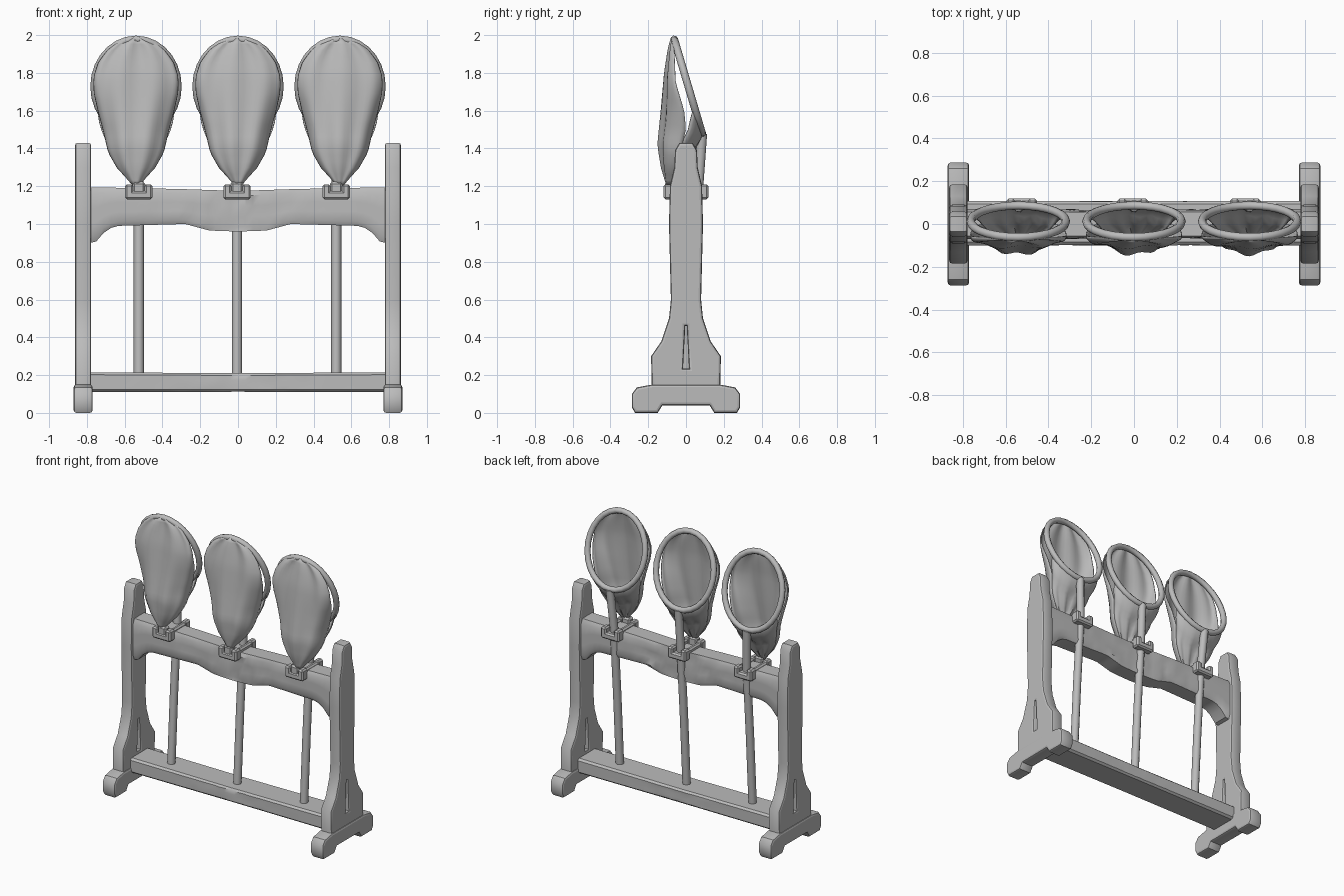
import bpy, bmesh, math, random
from mathutils import Vector

if "Cube" in bpy.data.objects:
    bpy.data.objects.remove(bpy.data.objects["Cube"])
random.seed(4)

grey = bpy.data.materials.new("plain grey")
grey.use_nodes = True
grey.diffuse_color = (0.5, 0.5, 0.5, 1)
grey.node_tree.nodes["Principled BSDF"].inputs["Base Color"].default_value = (0.5, 0.5, 0.5, 1)


def finish(obj, angle=35):
    obj.data.materials.clear()
    obj.data.materials.append(grey)
    bpy.ops.object.select_all(action='DESELECT')
    obj.select_set(True)
    bpy.context.view_layer.objects.active = obj
    bpy.ops.object.shade_smooth_by_angle(angle=math.radians(angle))
    return obj


def loft(name, rows, closed=True, caps=True, angle=35, thickness=0):
    """Skin a list of equal-length point rows."""
    bm = bmesh.new()
    vr = [[bm.verts.new(p) for p in row] for row in rows]
    n = len(rows[0])
    for a, b in zip(vr, vr[1:]):
        for i in range(n if closed else n - 1):
            j = (i + 1) % n
            bm.faces.new((a[i], a[j], b[j], b[i]))
    if caps:
        bm.faces.new(vr[0])
        bm.faces.new(vr[-1])
    bmesh.ops.remove_doubles(bm, verts=bm.verts, dist=0.0005)
    bmesh.ops.recalc_face_normals(bm, faces=bm.faces)
    mesh = bpy.data.meshes.new(name)
    bm.to_mesh(mesh)
    bm.free()
    obj = bpy.data.objects.new(name, mesh)
    bpy.context.collection.objects.link(obj)
    if thickness:
        mod = obj.modifiers.new("cloth", 'SOLIDIFY')
        mod.thickness = thickness
        mod.offset = 0
    return finish(obj, angle)


def tube(name, path, radius, sides=10, ring=False):
    """Round bar along a path of points."""
    pts = [Vector(p) for p in path]
    rows = []
    for i, p in enumerate(pts):
        if ring:
            d = pts[(i + 1) % len(pts)] - pts[i - 1]
        else:
            d = pts[min(i + 1, len(pts) - 1)] - pts[max(i - 1, 0)]
        d.normalize()
        side = d.cross(Vector((0, 1, 0.3))).normalized()
        up = side.cross(d)
        rows.append([p + radius * (side * math.cos(a) + up * math.sin(a))
                     for a in (math.tau * k / sides for k in range(sides))])
    if ring:
        rows.append(rows[0])
    return loft(name, rows, caps=not ring, angle=50)


def plate(name, x, half, outlines, bevel=0.014):
    """Bevelled upright plate in the YZ plane; further outlines become holes."""
    curve = bpy.data.curves.new(name, 'CURVE')
    curve.dimensions = '2D'
    curve.fill_mode = 'BOTH'
    for outline in outlines:
        sp = curve.splines.new('POLY')
        sp.points.add(len(outline) - 1)
        for pt, (y, z) in zip(sp.points, outline):
            pt.co = (y, z, 0, 1)
        sp.use_cyclic_u = True
    curve.extrude = half - bevel
    curve.bevel_depth = bevel
    curve.bevel_resolution = 1
    curve.offset = -bevel
    obj = bpy.data.objects.new(name, curve)
    bpy.context.collection.objects.link(obj)
    obj.rotation_euler = (math.pi / 2, 0, math.pi / 2)
    obj.location.x = x
    bpy.ops.object.select_all(action='DESELECT')
    obj.select_set(True)
    bpy.context.view_layer.objects.active = obj
    bpy.ops.object.convert(target='MESH')
    return finish(bpy.context.view_layer.objects.active)


def block(name, x0, x1, y0, y1, z0, z1, bevel=0.01):
    bm = bmesh.new()
    bmesh.ops.create_cube(bm, size=1)
    for v in bm.verts:
        v.co = (x1 if v.co.x > 0 else x0, y1 if v.co.y > 0 else y0, z1 if v.co.z > 0 else z0)
    bmesh.ops.bevel(bm, geom=bm.edges[:], offset=bevel, segments=1, affect='EDGES')
    mesh = bpy.data.meshes.new(name)
    bm.to_mesh(mesh)
    bm.free()
    obj = bpy.data.objects.new(name, mesh)
    bpy.context.collection.objects.link(obj)
    return finish(obj, 20)


def interp(table, t):
    """Piecewise linear lookup."""
    for (a, va), (b, vb) in zip(table, table[1:]):
        if t <= b:
            f = max(0, (t - a) / (b - a))
            return va + (vb - va) * f
    return table[-1][1]


def mirrored(half):
    return half + [(-y, z) for y, z in reversed(half)]


# Side frames: waisted post with a tall slot, standing on an arched foot
post = mirrored([(0.18, 0.1), (0.185, 0.3), (0.13, 0.38), (0.09, 0.5), (0.08, 0.6),
                 (0.09, 1.0), (0.085, 1.2), (0.062, 1.3), (0.058, 1.39), (0.035, 1.43)])
slot = [(-0.016, 0.235), (0.016, 0.235), (0.004, 0.46), (-0.004, 0.46)]
foot = mirrored([(0.125, 0.04), (0.15, 0.0), (0.27, 0.0), (0.287, 0.03), (0.287, 0.1),
                 (0.26, 0.135), (0.18, 0.15)])
for side, x in (("right", -0.82), ("left", 0.82)):
    plate(side + "_post", x, 0.043, [post, slot])
    plate(side + "_foot", x, 0.05, [foot])


def beam(name, top, bottom, y0, y1, dent, count=40):
    """Worn plank with rounded edges; dents shape the front and back."""
    rows = []
    for i in range(count + 1):
        x = -0.79 + 1.58 * i / count
        zt, zb = interp(top, abs(x)), interp(bottom, abs(x))
        zs = [zb + (zt - zb) * k for k in (0.12, 0.37, 0.63, 0.88)]
        wear = [random.uniform(0, dent) * max(0, 1 - abs(x) / 0.6) for _ in range(8)]
        row = [(x, y0 + 0.015, zb)]
        row += [(x, y0 + wear[k], z) for k, z in enumerate(zs)]
        row += [(x, y0 + 0.015, zt), (x, y1 - 0.015, zt)]
        row += [(x, y1 - wear[4 + k], z) for k, z in enumerate(reversed(zs))]
        row += [(x, y1 - 0.015, zb)]
        rows.append(row)
    loft(name, rows)


# Cross beams
beam("upper_beam", [(0, 1.175), (0.3, 1.185), (0.8, 1.195)],
     [(0, 0.96), (0.15, 0.965), (0.28, 1.0), (0.64, 0.99), (0.7, 0.97), (0.74, 0.91), (0.8, 0.895)],
     -0.07, 0.07, 0.022)
beam("lower_beam", [(0, 0.21), (0.8, 0.215)], [(0, 0.112), (0.8, 0.11)], -0.1, 0.108, 0.005)

# Bag shape by height: half width, rim depth and front depth
WIDTH = [(1.2, 0.012), (1.24, 0.045), (1.3, 0.1), (1.38, 0.145), (1.48, 0.168), (1.6, 0.2),
         (1.7, 0.222), (1.78, 0.222), (1.86, 0.195), (1.93, 0.14), (1.97, 0.08), (1.99, 0.015)]
RIM = [(1.2, -0.085), (1.3, -0.05), (1.5, 0.0), (1.6, -0.01), (1.75, -0.055), (1.99, -0.065)]
FRONT = [(1.2, -0.1), (1.3, -0.125), (1.42, -0.14), (1.6, -0.122), (1.8, -0.105), (1.99, -0.075)]


def ring_point(cx, a):
    s = math.sin(a)
    return Vector((cx + 0.222 * math.cos(a), 0.012 - 0.074 * s, 1.728 + 0.25 * s))


def net(label, px, cx):
    # Handle and hoop
    bottom = ring_point(cx, -math.pi / 2)
    path = [(px, 0.0, 0.2), (px, 0.03, 0.7), (px, 0.066, 1.2), bottom]
    tube(label + "_handle", path, 0.027)
    tube(label + "_hoop", [ring_point(cx, math.tau * k / 28) for k in range(28)],
         0.02, 8, ring=True)
    # Front of the bag, gathered in soft folds
    rows = []
    for i in range(25):
        z = 1.2 + 0.785 * i / 24
        w, r, f = interp(WIDTH, z), interp(RIM, z), interp(FRONT, z)
        fold = 0.009 * min(1, w / 0.15)
        row = []
        for k in range(25):
            a = math.pi * k / 24
            s = math.sin(a)
            y = r + (f - r) * s ** 0.8 + fold * s * math.cos(7 * a + 2 * z + 3 * cx)
            row.append((cx + w * math.cos(a), y, z))
        rows.append(row)
    loft(label + "_bag_front", rows, closed=False, caps=False, angle=60, thickness=0.006)
    # Back of the bag, hanging from the lower hoop down to the tip
    rows = []
    for i in range(11):
        t = i / 10
        row = []
        for k in range(17):
            u = k / 16
            p = ring_point(cx, math.radians(205 + 130 * u))
            z = p.z + (1.2 - p.z) * t
            across = -math.cos(math.pi * u)
            belly = math.sin(math.pi * u)
            hang = interp(RIM, z) + belly * 0.075 * (1 - t) + 0.012 * belly * math.cos(9 * u * math.pi) * t * (1 - t) * 4
            x = cx + across * interp(WIDTH, z)
            f = min(1, t * 2.5)
            row.append((p.x + (x - p.x) * f, p.y + (hang - p.y) * f, z))
        rows.append(row)
    loft(label + "_bag_back", rows, closed=False, caps=False, angle=60, thickness=0.006)
    # Bracket straddling the beam, with a notch for the handle
    for face, s in (("front", -1), ("back", 1)):
        ys = sorted((s * 0.06, s * 0.118))
        block(f"{label}_bracket_{face}", px - 0.072, px + 0.072, *ys, 1.13, 1.175)
        for end, d in (("right", -1), ("left", 1)):
            xs = sorted((px + d * 0.03, px + d * 0.072))
            block(f"{label}_bracket_{face}_{end}", *xs, *ys, 1.15, 1.21)
    for end, d in (("right", -1), ("left", 1)):
        xs = sorted((px + d * 0.035, px + d * 0.068))
        block(f"{label}_bracket_{end}_strap", *xs, -0.1, 0.1, 1.165, 1.203)
    # Knot at the tip of the bag
    block(label + "_bag_knot", px - 0.034, px + 0.034, -0.112, -0.06, 1.15, 1.225, 0.012)


for label, px, cx in (("right", -0.525, -0.54), ("middle", -0.005, 0.0), ("left", 0.52, 0.54)):
    net(label, px, cx)
